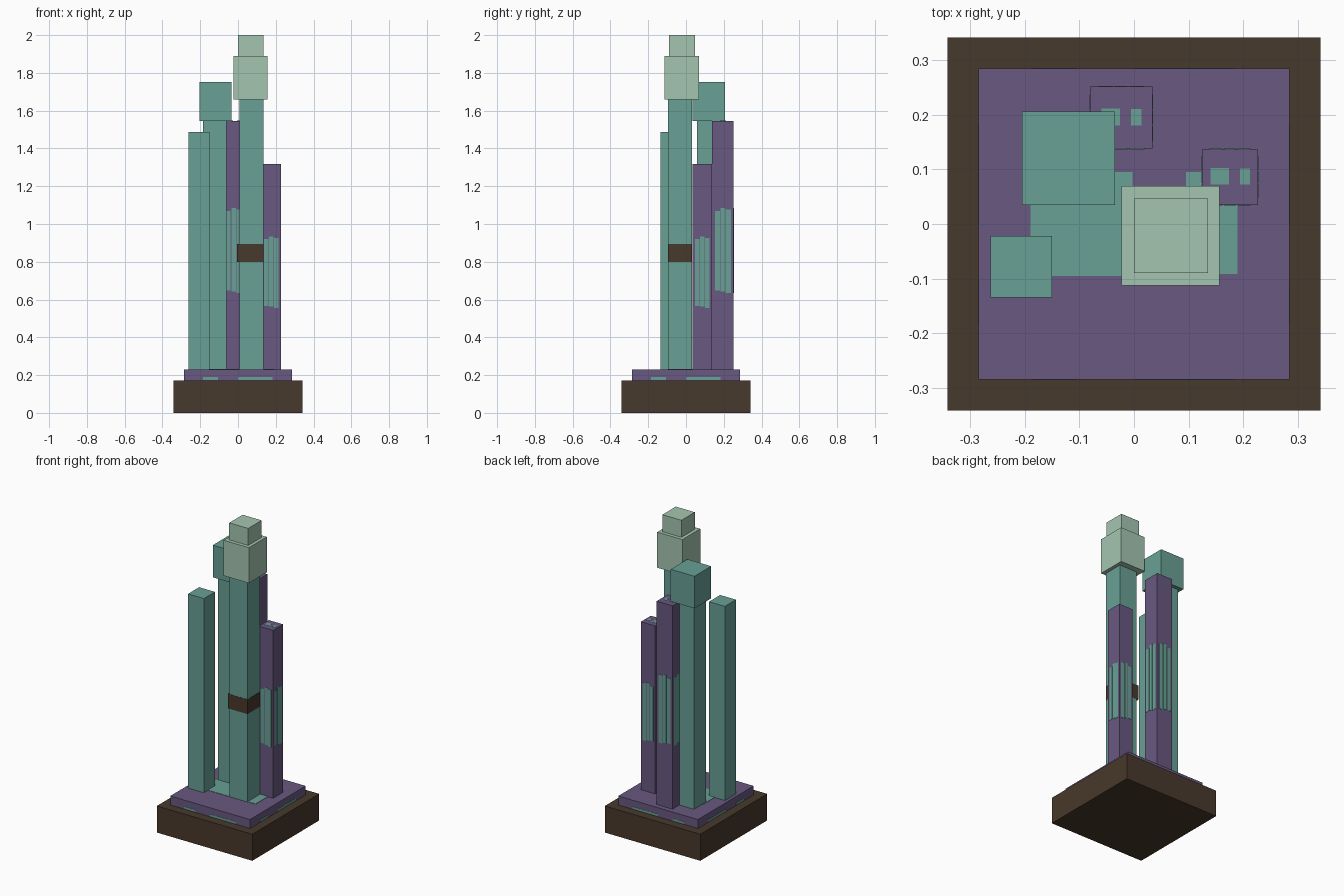
import bpy, bmesh

if "Cube" in bpy.data.objects:
    bpy.data.objects.remove(bpy.data.objects["Cube"])


def material(name, rgb):
    m = bpy.data.materials.new(name)
    m.diffuse_color = (*rgb, 1.0)
    m.use_nodes = True
    m.node_tree.nodes["Principled BSDF"].inputs["Base Color"].default_value = m.diffuse_color
    return m


TEAL = material("teal", (0.138, 0.352, 0.300))
PURPLE = material("purple", (0.138, 0.098, 0.215))
BROWN = material("dark brown", (0.064, 0.041, 0.025))
PALE = material("pale green", (0.375, 0.560, 0.434))


def boxes(name, mat, specs):
    """One object made of boxes given as (x0, x1, y0, y1, z0, z1)."""
    bm = bmesh.new()
    for x0, x1, y0, y1, z0, z1 in specs:
        for v in bmesh.ops.create_cube(bm, size=1)["verts"]:
            v.co.x = x0 if v.co.x < 0 else x1
            v.co.y = y0 if v.co.y < 0 else y1
            v.co.z = z0 if v.co.z < 0 else z1
    mesh = bpy.data.meshes.new(name)
    bm.to_mesh(mesh)
    bm.free()
    mesh.materials.append(mat)
    obj = bpy.data.objects.new(name, mesh)
    bpy.context.collection.objects.link(obj)
    return obj


def wall_plates(cx, cy, half, spans, t=0.0015):
    """Thin plates on all four walls; spans are (start, end, z0, z1) along the wall."""
    out = []
    for a, b, z0, z1 in spans:
        for s in (-1, 1):
            w0, w1 = sorted((s * (half - t), s * (half + t)))
            out.append((cx + a, cx + b, cy + w0, cy + w1, z0, z1))
            out.append((cx + w0, cx + w1, cy + a, cy + b, z0, z1))
    return out


# Base and plinth
boxes("base", BROWN, [(-0.342, 0.342, -0.342, 0.342, 0, 0.172)])
boxes("plinth", PURPLE, [(-0.285, 0.285, -0.285, 0.285, 0.172, 0.23)])
boxes("plinth_edge_patches", TEAL, wall_plates(0, 0, 0.285, [
    (-0.185, -0.105, 0.174, 0.189), (0.0, 0.183, 0.174, 0.189)]))
boxes("plinth_top_patches", TEAL, [
    (-0.19, -0.003, -0.095, 0.095, 0.229, 0.232),
    (-0.003, 0.095, -0.095, 0.068, 0.229, 0.232),
    (0.095, 0.19, -0.092, 0.095, 0.229, 0.232)])

# Main tower with its band and stepped cap
boxes("main_tower", TEAL, [(0.007, 0.134, -0.095, 0.032, 0.23, 1.66)])
boxes("main_tower_band", BROWN, [(-0.005, 0.135, -0.096, 0.033, 0.80, 0.895)])
boxes("main_cap", PALE, [(-0.023, 0.157, -0.113, 0.07, 1.66, 1.89)])
boxes("main_cap_top", PALE, [(0.0, 0.136, -0.09, 0.047, 1.89, 2.0)])

# Back left tower with a block cap
boxes("rear_tower", TEAL, [(-0.184, -0.06, 0.057, 0.182, 0.23, 1.545)])
boxes("rear_cap", TEAL, [(-0.205, -0.035, 0.035, 0.206, 1.545, 1.753)])

# Plain front left tower
boxes("front_tower", TEAL, [(-0.263, -0.15, -0.135, -0.022, 0.23, 1.487)])

# Purple towers with ragged strips on every wall and spots on top
for side, cx, cy, half, top, z0, z1 in (
        ("back", -0.0235, 0.195, 0.057, 1.546, 0.635, 1.085),
        ("right", 0.176, 0.086, 0.051, 1.317, 0.555, 0.935)):
    boxes(side + "_purple_tower", PURPLE,
          [(cx - half, cx + half, cy - half, cy + half, 0.23, top)])
    w = half * 0.75
    boxes(side + "_tower_strips", TEAL, wall_plates(cx, cy, half, [
        (-w, -0.35 * w, z0 + 0.012, z1 - 0.015),
        (-0.28 * w, 0.28 * w, z0 + 0.008, z1),
        (0.35 * w, w, z0, z1 - 0.008)]))
    boxes(side + "_tower_top_spots", TEAL, [
        (cx - 0.036, cx - 0.002, cy - 0.014, cy + 0.017, top - 0.001, top + 0.001),
        (cx + 0.018, cx + 0.037, cy - 0.014, cy + 0.016, top - 0.001, top + 0.001)])
